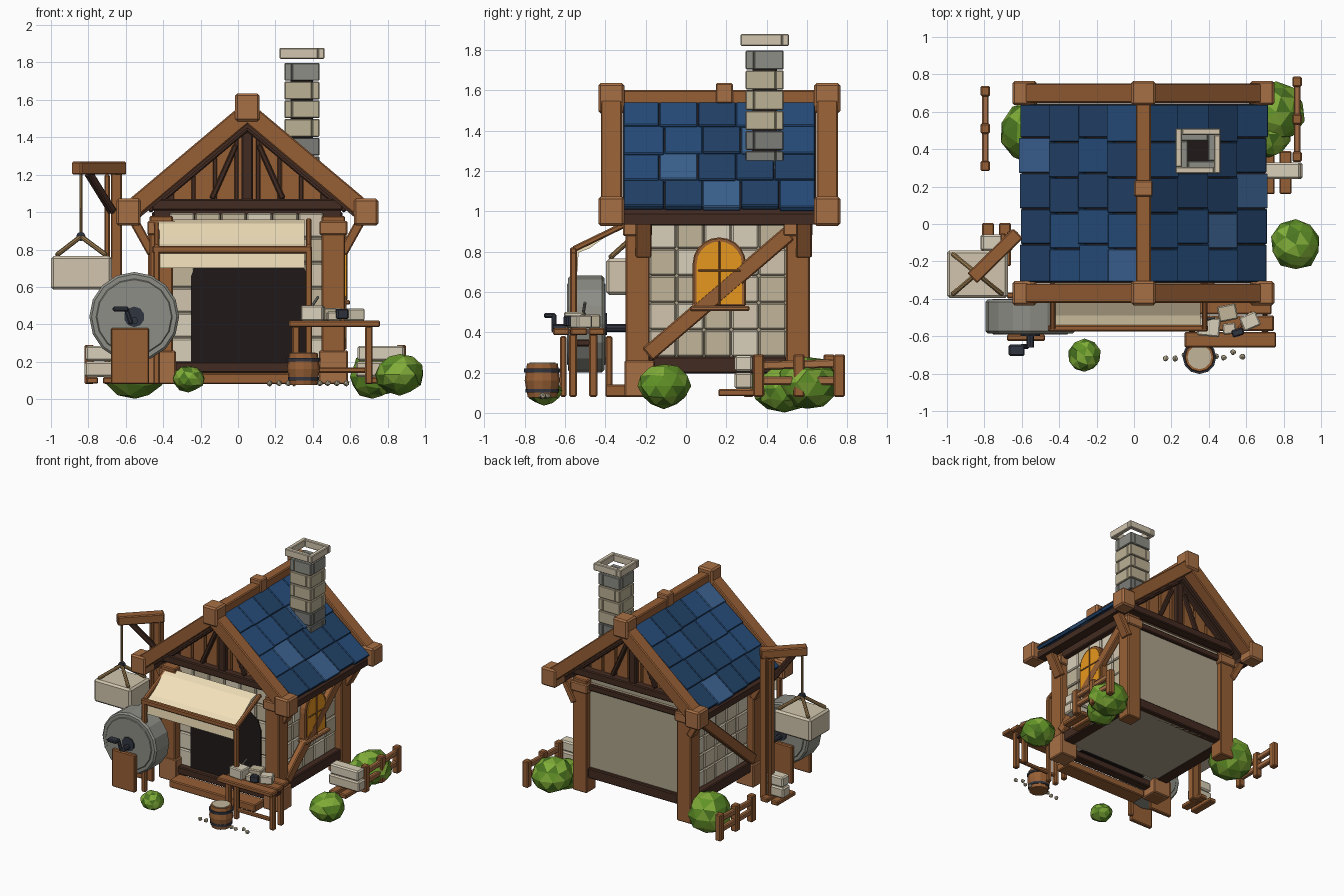
import bpy, bmesh, math, random
from mathutils import Vector, Matrix

if "Cube" in bpy.data.objects:
    bpy.data.objects.remove(bpy.data.objects["Cube"])
random.seed(4)
CX, CY = 0.05, 0.165          # house centre

def mat(name, r, g, b):
    m = bpy.data.materials.new(name)
    m.diffuse_color = (r, g, b, 1)
    m.use_nodes = True
    m.node_tree.nodes["Principled BSDF"].inputs["Base Color"].default_value = m.diffuse_color
    return m

WOOD = mat("wood", .31, .115, .036)
WOOD2 = mat("wood_light", .39, .16, .06)
DARK = mat("dark_wood", .055, .024, .015)
BEIGE = [mat("stone_a", .64, .56, .42), mat("stone_b", .54, .47, .33), mat("stone_c", .70, .63, .49)]
GREY = [mat("grey_a", .27, .27, .24), mat("grey_b", .2, .2, .19), mat("grey_c", .5, .44, .3)]
PANEL = mat("plaster", .42, .37, .26)
BLUES = [mat("slate_a", .02, .075, .2), mat("slate_b", .016, .055, .14), mat("slate_c", .045, .125, .29)]
CREAM = mat("cloth", .90, .76, .5)
ORANGE = mat("glass", .80, .31, .013)
GREEN = [mat("leaf_a", .12, .29, .02), mat("leaf_b", .07, .18, .015), mat("leaf_c", .22, .42, .04)]
BLACK = mat("shadow", .014, .01, .009)
IRON = mat("iron", .03, .035, .05)
ROPE = mat("rope", .32, .2, .08)

def finish(name, bm, mats, bevel=0):
    bmesh.ops.recalc_face_normals(bm, faces=bm.faces)
    me = bpy.data.meshes.new(name)
    bm.to_mesh(me)
    bm.free()
    ob = bpy.data.objects.new(name, me)
    bpy.context.collection.objects.link(ob)
    for m in (mats if isinstance(mats, list) else [mats]):
        me.materials.append(m)
    if bevel:
        b = ob.modifiers.new("bevel", 'BEVEL')
        b.width, b.segments = bevel, 1
    return ob

def box(name, c, s, m, rot=(0, 0, 0), bevel=.007):
    bm = bmesh.new()
    bmesh.ops.create_cube(bm, size=1, matrix=Matrix.Diagonal((*s, 1)))
    ob = finish(name, bm, m, min(bevel, min(s) * .3))
    ob.location, ob.rotation_euler = c, rot
    return ob

def span(name, x0, x1, y0, y1, z0, z1, m, **k):
    return box(name, ((x0+x1)/2, (y0+y1)/2, (z0+z1)/2), (x1-x0, y1-y0, z1-z0), m, **k)

def bar(name, p, q, w, h, m):
    p, q = Vector(p), Vector(q)
    d = q - p
    return box(name, (p+q)/2, (w, h, d.length), m, rot=d.to_track_quat('Z', 'Y').to_euler())

def prism(name, pts, axis, a, b, m, bevel=0):
    bm = bmesh.new()
    f = (lambda u, v, t: (u, t, v)) if axis == 'y' else (lambda u, v, t: (t, u, v))
    A, B = ([bm.verts.new(f(u, v, t)) for u, v in pts] for t in (a, b))
    bm.faces.new(A)
    bm.faces.new(B[::-1])
    for i in range(len(pts)):
        j = (i+1) % len(pts)
        bm.faces.new((A[i], B[i], B[j], A[j]))
    return finish(name, bm, m, bevel)

def cyl(name, c, r, depth, m, axis='z', n=12, r2=None, bevel=0):
    bm = bmesh.new()
    bmesh.ops.create_cone(bm, cap_ends=True, segments=n, radius1=r, radius2=r if r2 is None else r2, depth=depth)
    ob = finish(name, bm, m, bevel)
    ob.location = c
    ob.rotation_euler = (math.pi/2, 0, 0) if axis == 'y' else (0, 0, 0)
    return ob

def arch(cu, half, z0, z1, rise, n=8):
    return [(cu-half, z0), (cu+half, z0)] + [(cu+half*math.cos(math.pi*i/n), z1+rise*math.sin(math.pi*i/n)) for i in range(n+1)]

# walls, floor and corner posts
span("wall_core", CX-.45, CX+.45, -.19, .56, .2, .99, PANEL, bevel=0)
for sx in (-1, 1):
    x = CX + sx*.46
    for y in (-.24, .555):
        front = y < 0
        box("corner_post", (x, y, .53), (.125, .12, .9), WOOD)
        box("post_cap", (x, y, .915), (.15, .145, .075), WOOD2)
        if front:
            box("post_base", (x, y+.01, .17), (.155, .15, .18), WOOD2)
        bar("eave_bracket", (x+sx*.05, y+.03, .78), (x+sx*.15, y+.03, .96), .08, .05, WOOD)
    span("side_sill", x-.05, x+.05, -.2, .5, .195, .28, DARK)
    span("side_top_plate", x-.05, x+.05, -.2, .5, .93, 1.0, DARK)
    bar("side_brace", (x+sx*.045, -.19, .29), (x+sx*.045, .51, .89), .05, .08, WOOD)
    # side wall stones
    for i in range(5):
        for j in range(5):
            box("side_stone", (x-sx*.02+random.uniform(-.004, .004), -.115+i*.136, .345+j*.134),
                (.06, .133, .131), random.choice(BEIGE), bevel=.008)
for y in (-.24, .565):
    span("end_sill", CX-.4, CX+.4, y-.04, y+.035, .14 if y < 0 else .2, .2 if y < 0 else .28, DARK)
span("back_panel", CX-.4, CX+.4, .55, .575, .28, .95, PANEL, bevel=0)
span("back_top_beam", CX-.4, CX+.4, .54, .60, .9, .95, DARK)
span("front_step", -.33, .43, -.40, -.27, .08, .14, WOOD)

# front wall stones and dark doorway
for i in range(6):
    for j in range(6):
        x, z = -.30+i*.138, .26+j*.134
        if not (-.2 < x < .3 and z < .78):
            box("front_stone", (x, -.205, z), (.135, .06, .131), random.choice(BEIGE), bevel=.008)
prism("doorway", arch(.06, .31, .19, .66, .17), 'y', -.242, -.18, BLACK)

# right window
prism("window_frame", arch(.165, .132, .53, .74, .13, 10), 'x', .5, .572, WOOD, .006)
prism("window_glass", arch(.165, .112, .54, .74, .11, 10), 'x', .5, .579, ORANGE)
span("window_sill", .5, .6, .02, .315, .505, .53, WOOD2)
span("window_mullion", .57, .585, .16, .17, .53, .85, WOOD)
span("window_crossbar", .57, .585, .06, .27, .7, .71, WOOD)

# gables at both ends
gz = lambda x: 1.46 - .841*abs(x-CX)
prism("attic_core", [(CX-.5, .96), (CX+.5, .96), (CX+.5, 1.04), (CX, 1.46), (CX-.5, 1.04)], 'y', -.21, .54, DARK)
for f in (-1, 1):
    Y = lambda o: CY + f*o
    for i in range(-3, 4):
        x0, x1 = CX+i*.115-.05, CX+i*.115+.05
        top = [(x1, gz(x1)), (x0, gz(x0))] if i else [(x1, gz(x1)), (CX, 1.46), (x0, gz(x0))]
        prism("gable_plank", [(x0, 1.04), (x1, 1.04)] + top, 'y', Y(.36), Y(.405), WOOD, .004)
    box("gable_tie_beam", (CX, Y(.42), 1.04), (1.02, .08, .06), DARK)
    box("gable_king_post", (CX, Y(.42), 1.24), (.06, .05, .38), DARK)
    for s in (-1, 1):
        bar("gable_strut", (CX+s*.06, Y(.415), 1.36), (CX+s*.19, Y(.415), 1.07), .04, .03, DARK)
        bar("inner_rafter", (CX, Y(.42), 1.455), (CX+s*.53, Y(.42), 1.01), .07, .04, DARK)
        bar("barge_board", (CX, Y(.535), 1.535), (CX+s*.63, Y(.535), 1.005), .105, .1, WOOD)
        box("eave_block", (CX+s*.635, Y(.535), 1.0), (.13, .13, .145), WOOD2, bevel=.012)
    box("ridge_end_block", (CX, Y(.535), 1.56), (.13, .13, .15), WOOD2, bevel=.012)
box("ridge_beam", (CX, CY, 1.565), (.08, 1.05, .07), WOOD)
box("ridge_clasp", (CX, .19, 1.585), (.1, .085, .1), WOOD2)

# roof deck and slate tiles
half = [(.65, .985), (.65, .935), (.57, .935), (.57, .975)]
prism("roof_deck", [(CX, 1.53)] + [(CX+u, v) for u, v in half] + [(CX, 1.45)] + [(CX-u, v) for u, v in half[::-1]],
      'y', -.315, .645, DARK)
a = math.atan(.841)
for s in (-1, 1):
    for r in range(4):
        y = -.31
        for c in range(5):
            y1 = .64 if c == 4 else -.31+.19*(c+1)+(r % 2)*.024-.012
            d = .108+r*.205+random.uniform(-.01, .006)
            ctr = (CX+s*(d*math.cos(a)+.01), (y+y1)/2, 1.55-d*math.sin(a))
            box("roof_tile", ctr, (.232, y1-y-.002, .03), random.choice(BLUES[:2]*2+BLUES), rot=(0, s*(a-.05), 0), bevel=.005)
            y = y1

# chimney: hollow courses of blocks and a cap ring
def ring(name, z, h, R, t, m, flip):
    for k in range(4):
        v = Matrix.Rotation(k*math.pi/2, 3, 'Z') @ Vector((R-t/2, (t/2 if flip else -t/2), 0))
        box(name, (.342+v.x, .39+v.y, z), (t, 2*R-t, h), m, rot=(0, 0, k*math.pi/2), bevel=.005)
for i in range(6):
    ring("chimney_course", 1.25+i*.1, .095, .094, .04, GREY[(1, 0, 2, 2, 2, 0)[i] if i != 1 else 1], i % 2)
ring("chimney_cap", 1.849, .058, .12, .034, BEIGE[0], 0)
span("chimney_core", .28, .40, .33, .45, 1.25, 1.74, BLACK, bevel=0)

# awning
top = [(-.27, .96), (-.34, .94), (-.42, .88), (-.49, .83), (-.545, .81), (-.55, .70)]
prism("awning_cloth", top + [(-.538, .70), (-.533, .795), (-.48, .815), (-.41, .865), (-.335, .922), (-.27, .945)], 'x', -.425, .355, CREAM)
span("awning_bar", -.46, .395, -.575, -.54, .78, .82, WOOD)
for x in (-.435, .378):
    bar("awning_arm", (x, -.56, .81), (x, -.26, .955), .03, .03, WOOD)
    span("awning_post", x-.018, x+.018, -.575, -.54, .08, .8, WOOD)

# grindstone with stand and crank
wc = (-.555, -.495, .44)
cyl("grindstone", wc, .24, .18, GREY[0], 'y', 16, bevel=.012)
cyl("grindstone_face", wc, .205, .19, GREY[0], 'y', 16, bevel=.006)
cyl("grindstone_hub", wc, .055, .205, IRON, 'y', 10)
cyl("grindstone_axle", (-.555, -.46, .42), .02, .4, IRON, 'y', 8)
bar("crank_arm", (-.57, -.655, .40), (-.60, -.655, .49), .025, .025, IRON)
span("crank_grip", -.67, -.585, -.705, -.645, .47, .495, IRON)
span("stand_front", -.68, -.475, -.625, -.592, .08, .38, WOOD)
span("stand_back", -.68, -.475, -.398, -.365, .08, .38, WOOD)

# crane with hanging block
span("crane_post", -.68, -.62, -.1, -.04, .08, 1.22, WOOD)
span("crane_post_outer", -.715, -.685, -.1, -.05, .08, 1.2, WOOD)
bar("crane_arm", (-.62, -.05, 1.235), (-.865, -.29, 1.235), .075, .07, WOOD)
bar("crane_strut", (-.67, -.1, 1.0), (-.80, -.225, 1.21), .04, .04, DARK)
box("hanging_block", (-.837, -.268, .675), (.325, .255, .18), BEIGE[0], bevel=.014)
hook = Vector((-.84, -.265, .87))
bar("hoist_rope", hook, (-.8405, -.265, 1.22), .016, .016, ROPE)
cyl("hook", hook, .025, .03, IRON, 'y', 8)
for sx in (-1, 1):
    for sy in (-1, 1):
        bar("sling_rope", hook, (-.837+sx*.135, -.268+sy*.11, .768), .024, .024, ROPE)

# stacked stones on planks, both sides
for x, y, w in ((-.735, -.1, .17), (.765, .285, .27)):
    for o in (-.055, .035):
        box("ground_plank", (x+o+.01, y-.01, .1), (.065, .23, .035), WOOD)
    box("stacked_stone", (x, y, .16), (w, .09, .082), BEIGE[0], bevel=.01)
    box("stacked_stone", (x, y, .245), (w*.93, .088, .08), BEIGE[2], bevel=.01)

# work table
for i in range(3):
    span("table_plank", .27+.03*(i == 1), .76-.012*i, -.66+i*.088, -.577+i*.088, .385, .42, WOOD)
for x in (.31, .70):
    for y in (-.56, -.46):
        span("table_leg", x-.02, x+.02, y-.02, y+.02, .08, .39, WOOD)
    span("table_rail", x-.014, x+.014, -.56, -.46, .33, .365, DARK)
span("table_stretcher", .31, .70, -.57, -.545, .14, .17, WOOD)
for x, y, s, r in ((.50, -.475, .085, .2), (.40, -.55, .1, -.1), (.62, -.52, .08, .4), (.51, -.56, .06, .1)):
    box("table_stone", (x, y, .42+s*.4), (s*1.2, s, s*.8), random.choice(BEIGE), rot=(0, 0, r))
box("hammer_head", (.555, -.58, .455), (.065, .04, .055), IRON, rot=(0, 0, .3))
bar("hammer_handle", (.55, -.57, .45), (.63, -.47, .47), .018, .018, WOOD2)
bar("chisel", (.35, -.52, .43), (.43, -.5, .55), .014, .014, GREY[0])

# barrel, hoops and pebbles
cyl("barrel_lower", (.35, -.712, .118), .072, .085, WOOD, r2=.088)
cyl("barrel_upper", (.35, -.712, .203), .088, .085, WOOD, r2=.076)
for z, r in ((.11, .083), (.21, .09)):
    cyl("barrel_hoop", (.35, -.712, z), r, .018, IRON)
cyl("barrel_filling", (.35, -.712, .242), .064, .015, BEIGE[1])

def blob(name, c, r, m, jit, sub, sz=1):
    bm = bmesh.new()
    bmesh.ops.create_icosphere(bm, subdivisions=sub, radius=r)
    for v in bm.verts:
        v.co *= 1+random.uniform(-jit, jit)
        v.co.z *= sz
    for f in bm.faces:
        f.material_index = random.randrange(len(m))
    finish(name, bm, m).location = c
for x in (.17, .22, .27, .30, .44, .48, .53, .58):
    blob("pebble", (x, -.7+random.uniform(-.02, .02), .085), .017, [BEIGE[1]], .1, 1)

# bushes
for x, y, z, r, sz in ((.865, -.11, .133, .132, .83), (.76, .60, .15, .155, .85), (.72, .48, .12, .125, .9),
                       (-.55, .49, .155, .172, .9), (-.265, -.705, .11, .088, .8)):
    blob("bush", (x, y, z), r, GREEN, .06, 2, sz)

# fences
for x, y0 in ((.872, .36), (-.795, .31)):
    for i in range(3):
        box("fence_post", (x, y0+i*.2, .185), (.05, .055, .21), WOOD)
    for z in (.16, .24):
        box("fence_rail", (x, y0+.2, z), (.035, .44, .042), WOOD2, rot=(.03*(z > .2), 0, 0))
